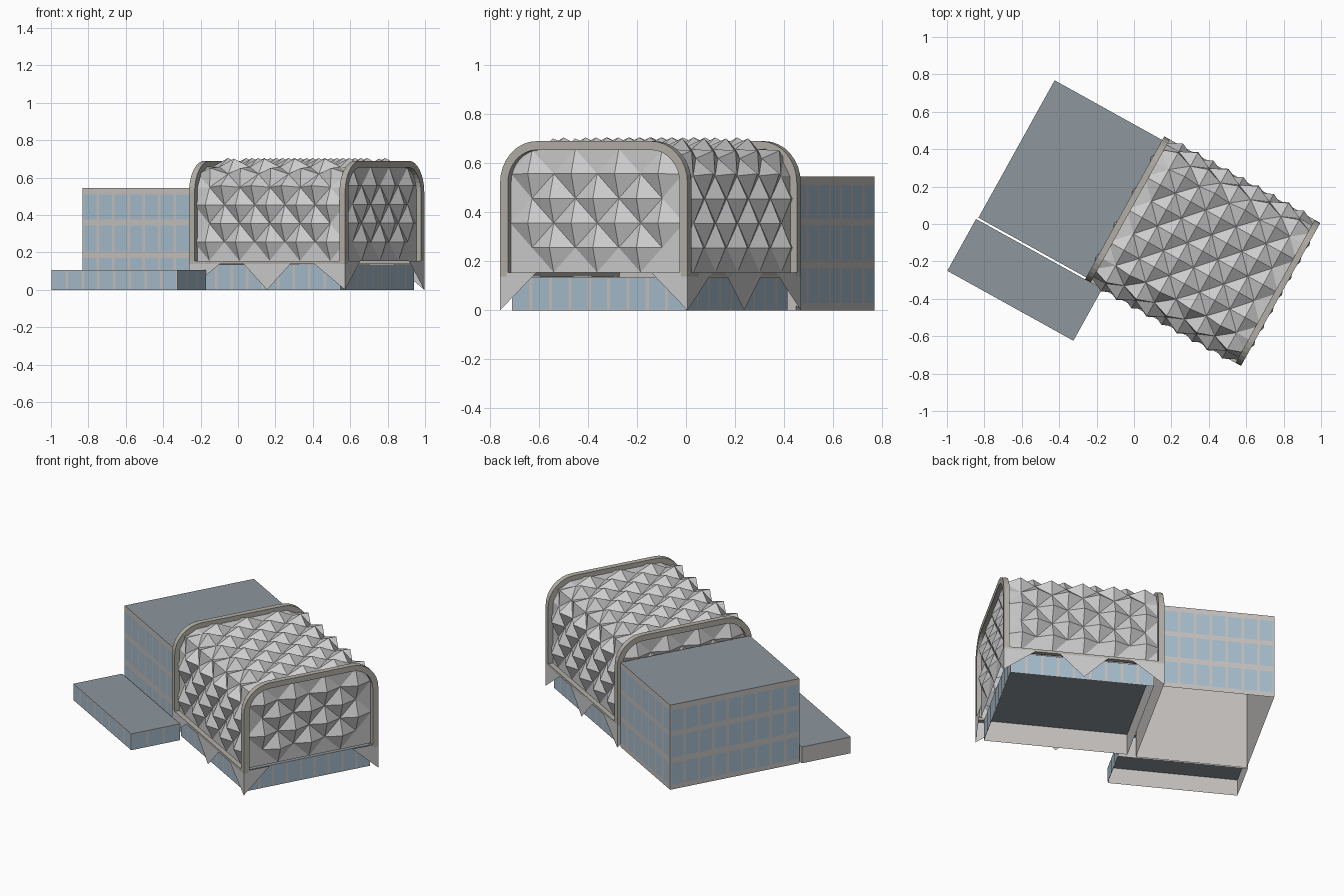
import bpy, bmesh
from math import sin, cos, pi, radians, hypot
from mathutils import Matrix, Vector

if "Cube" in bpy.data.objects:
    bpy.data.objects.remove(bpy.data.objects["Cube"])

# Site frame: u runs along the hall, v across it
SITE = Matrix.Translation((0.367, -0.145, 0)) @ Matrix.Rotation(radians(-29), 4, 'Z')
LU, LV, Z0, H, R = 0.477, 0.437, 0.155, 0.69, 0.17


def mat(name, rgb):
    m = bpy.data.materials.new(name)
    m.diffuse_color = (*rgb, 1)
    m.use_nodes = True
    m.node_tree.nodes["Principled BSDF"].inputs["Base Color"].default_value = m.diffuse_color
    return m


GLASS = mat("glass", (0.38, 0.50, 0.60))
WALL = mat("wall", (0.55, 0.53, 0.51))
ROOF = mat("roof", (0.27, 0.31, 0.34))
SHELL = mat("shell", (0.72, 0.73, 0.74))
FRAME = mat("frame", (0.45, 0.43, 0.39))
PIER = mat("pier", (0.66, 0.66, 0.66))


def make(name, verts, faces, *mats, idx=None, solid=False):
    me = bpy.data.meshes.new(name)
    me.from_pydata([tuple(v) for v in verts], [], faces)
    for m in mats:
        me.materials.append(m)
    if idx:
        me.polygons.foreach_set("material_index", idx)
    bm = bmesh.new()
    bm.from_mesh(me)
    if solid:
        bmesh.ops.recalc_face_normals(bm, faces=bm.faces)
    bm.to_mesh(me)
    bm.free()
    ob = bpy.data.objects.new(name, me)
    bpy.context.collection.objects.link(ob)
    ob.matrix_world = SITE
    return ob


def block(name, u0, u1, v0, v1, h):
    """Open-bottomed box with a dark roof."""
    c = [(u0, v0), (u1, v0), (u1, v1), (u0, v1)]
    verts = [(*p, 0) for p in c] + [(*p, h) for p in c]
    faces = [(i, (i + 1) % 4, (i + 1) % 4 + 4, i + 4) for i in range(4)] + [(4, 5, 6, 7)]
    make(name, verts, faces, WALL, ROOF, idx=[0, 0, 0, 0, 1])


def windows(name, p, q, cols, floors):
    """Rows of panes on the wall from p to q (outside on the right)."""
    p, q = Vector(p), Vector(q)
    d = (q - p).normalized()
    out = Vector((d.y, -d.x)) * 0.002
    verts, faces = [], []
    for z0, z1 in floors:
        for i in range(cols):
            a = p.lerp(q, (i + 0.08) / cols) + out
            b = p.lerp(q, (i + 0.92) / cols) + out
            n = len(verts)
            verts += [(*a, z0), (*b, z0), (*b, z1), (*a, z1)]
            faces.append((n, n + 1, n + 2, n + 3))
    make(name, verts, faces, GLASS)


# Office block, low annex and glazed hall base
FLOORS = [(0.03, 0.17), (0.205, 0.345), (0.375, 0.51)]
block("office_block", -1.135, -0.475, -0.425, 0.415, 0.545)
windows("office_front_windows", (-1.135, -0.425), (-0.475, -0.425), 7, FLOORS)
windows("office_left_windows", (-1.135, 0.415), (-1.135, -0.425), 9, FLOORS)
windows("office_back_windows", (-0.475, 0.415), (-1.135, 0.415), 7, FLOORS)

block("low_annex", -1.143, -0.372, -0.754, -0.437, 0.105)
windows("annex_front_windows", (-1.143, -0.754), (-0.372, -0.754), 8, [(0.003, 0.1)])
windows("annex_right_windows", (-0.372, -0.754), (-0.372, -0.437), 3, [(0.003, 0.1)])

block("hall_base", -0.42, 0.432, -0.406, 0.406, 0.135)
corners = [(-0.42, -0.406), (0.432, -0.406), (0.432, 0.406), (-0.42, 0.406)]
for i, side in enumerate(("front", "right", "back", "left")):
    windows(f"base_{side}_windows", corners[i], corners[(i + 1) % 4], 9, [(0.003, 0.132)])


def profile(s, o):
    """Point (v, z) at arc length s along the hall arch, pushed out by o."""
    side, arc, top = H - R - Z0, R * pi / 2, 2 * (LV - R)
    half = side + arc + top / 2
    sign = -1 if s <= half else 1
    s = min(s, 2 * half - s)
    if s < side:
        v, z = LV + o, Z0 + max(s, 0)
    elif s < side + arc:
        a = (s - side) / R
        v, z = LV - R + (R + o) * cos(a), H - R + (R + o) * sin(a)
    else:
        v, z = half - s, H + o
    return sign * v, z


TOTAL = 2 * (H - R - Z0 + R * pi / 2 + LV * 2 / 2 - R)


def quilt(name, nx, ny, point, parity=0, flip=False):
    """Grid of diamond pyramids: alternate points raised, cells split to match."""
    verts, faces = [], []
    for j in range(ny + 1):
        for i in range(nx + 1):
            inner = 0 < i < nx and 0 < j < ny
            verts.append(point(i / nx, j / ny, inner and (i + j) % 2 == parity))
    for j in range(ny):
        for i in range(nx):
            a = j * (nx + 1) + i
            b, c, d = a + 1, a + nx + 2, a + nx + 1
            if (i + j) % 2 == parity:
                tris = [(a, b, d), (b, c, d)]
            else:
                tris = [(a, b, c), (a, c, d)]
            faces += [t[::-1] if flip else t for t in tris]
    make(name, verts, faces, SHELL)


# Quilted barrel roof
def barrel(x, y, up):
    v, z = profile(y * TOTAL, 0.015 if up else -0.03)
    return ((2 * x - 1) * (LU - 0.015), v, z)


quilt("barrel_shell", 10, 18, barrel, flip=True)

# Quilted end walls, with the grid corners pulled in to the arch
for sign, side in ((1, "right"), (-1, "left")):
    def end(x, y, up):
        v, z = (2 * x - 1) * (LV - 0.032), Z0 + y * (H - 0.032 - Z0)
        dv, dz = abs(v) - (LV - R), z - (H - R)
        if dv > 0 and dz > 0 and hypot(dv, dz) > R - 0.032:
            k = (R - 0.032) / hypot(dv, dz)
            v = (LV - R + dv * k) * (1 if v > 0 else -1)
            z = H - R + dz * k
        return (sign * (LU + (0.008 if up else -0.028)), v, z)
    quilt(f"{side}_end_wall", 8, 5, end, parity=1, flip=sign < 0)

    # Arch frame around the end wall
    side_len, arc = H - R - Z0, R * pi / 2
    stops = [0] + [side_len + arc * k / 8 for k in range(9)]
    stops += [TOTAL - s for s in reversed(stops)]
    verts, faces = [], []
    for s in stops:
        outer, inner = profile(s, 0), profile(s, -0.036)
        verts += [(sign * LU, *outer), (sign * LU, *inner),
                  (sign * (LU - 0.034), *inner), (sign * (LU - 0.034), *outer)]
    for k in range(len(stops) - 1):
        n = 4 * k
        faces += [(n + e, n + (e + 1) % 4, n + 4 + (e + 1) % 4, n + 4 + e) for e in range(4)]
    n = len(verts)
    faces += [(0, 1, 2, 3), (n - 1, n - 2, n - 3, n - 4)]
    make(f"{side}_arch_frame", verts, faces, FRAME, solid=True)

# Sill rails and inverted triangular piers on both long sides
for sv, side in ((-1, "front"), (1, "back")):
    v = sv * LV
    a, b = v - sv * 0.03, v
    verts = [(u, w, z) for u in (-LU, LU) for w in (a, b) for z in (0.138, Z0)]
    make(f"{side}_sill_rail", verts,
         [(0, 1, 3, 2), (4, 6, 7, 5), (0, 4, 5, 1), (2, 3, 7, 6), (0, 2, 6, 4), (1, 5, 7, 3)],
         FRAME, solid=True)
    make(f"{side}_middle_pier", [(0, v, 0), (0.16, v, Z0), (-0.16, v, Z0)], [(0, 1, 2)], PIER)
    for su, end_name in ((-1, "left"), (1, "right")):
        u = su * LU
        make(f"{side}_{end_name}_corner_pier",
             [(u, v, 0), (u, v, Z0), (u - su * 0.21, v, Z0), (u, v - sv * 0.17, Z0)],
             [(0, 1, 2), (0, 3, 1)], PIER)
